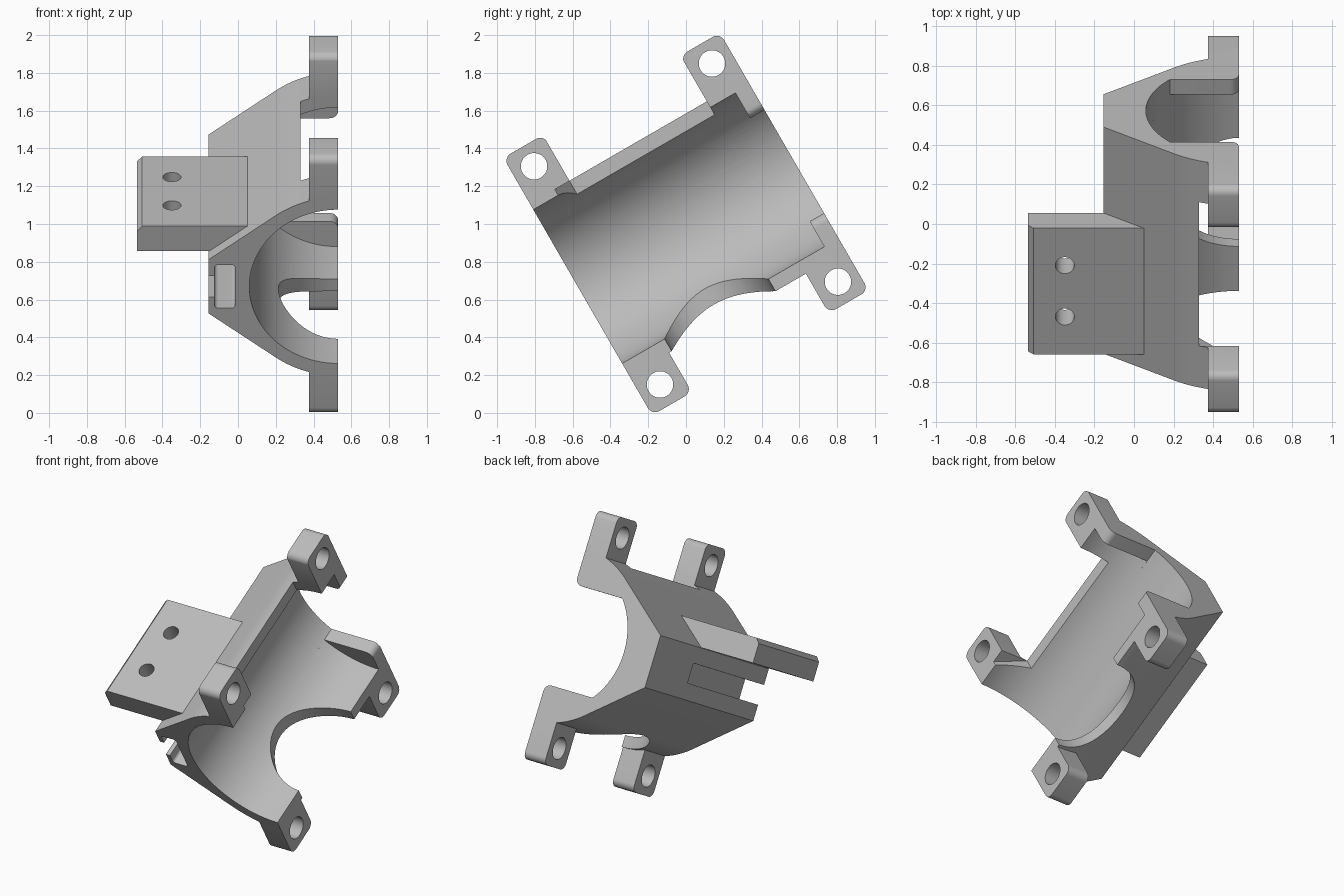
import bpy, bmesh
from math import cos, sin, pi, radians
from mathutils import Matrix

if "Cube" in bpy.data.objects:
    bpy.data.objects.remove(bpy.data.objects["Cube"], do_unlink=True)

grey = bpy.data.materials.new("light_grey")
grey.use_nodes = True
COLOUR = (0.5, 0.5, 0.5, 1)
grey.diffuse_color = COLOUR
grey.node_tree.nodes["Principled BSDF"].inputs["Base Color"].default_value = COLOUR

# Local frame: x is depth, y runs along the bore, z runs across it
FACE = 0.53      # mating face, also the bore axis
END = 0.662      # half length
BORE, OUTER = 0.47, 0.545
TILT = Matrix.Translation((0, 0, 1)) @ Matrix.Rotation(radians(30), 4, 'X')


def prism(name, pts, axis, lo, hi):
    """Extrude a 2D outline along one local axis."""
    place = {'x': lambda a, b, t: (t, a, b),
             'y': lambda a, b, t: (a, t, b),
             'z': lambda a, b, t: (a, b, t)}[axis]
    bm = bmesh.new()
    low = [bm.verts.new(place(a, b, lo)) for a, b in pts]
    high = [bm.verts.new(place(a, b, hi)) for a, b in pts]
    bm.faces.new(low)
    bm.faces.new(high)
    n = len(pts)
    for i in range(n):
        j = (i + 1) % n
        bm.faces.new((low[i], low[j], high[j], high[i]))
    bmesh.ops.recalc_face_normals(bm, faces=bm.faces)
    mesh = bpy.data.meshes.new(name)
    bm.to_mesh(mesh)
    bm.free()
    ob = bpy.data.objects.new(name, mesh)
    bpy.context.collection.objects.link(ob)
    mesh.materials.append(grey)
    return ob


def arc(cx, cy, r, a0, a1, n):
    return [(cx + r * cos(radians(a0 + (a1 - a0) * i / n)),
             cy + r * sin(radians(a0 + (a1 - a0) * i / n))) for i in range(n + 1)]


def circle(cx, cy, r, n=48):
    return arc(cx, cy, r, 0, 360, n)[:-1]


def rect(a0, a1, b0, b1):
    return [(a0, b0), (a1, b0), (a1, b1), (a0, b1)]


def rounded(a0, a1, b0, b1, r):
    return (arc(a1 - r, b1 - r, r, 0, 90, 8) + arc(a0 + r, b1 - r, r, 90, 180, 8)
            + arc(a0 + r, b0 + r, r, 180, 270, 8) + arc(a1 - r, b0 + r, r, 270, 360, 8))


def combine(ob, other, operation='DIFFERENCE'):
    other.hide_render = True
    mod = ob.modifiers.new("combine", 'BOOLEAN')
    mod.operation, mod.object, mod.solver = operation, other, 'EXACT'
    bpy.context.view_layer.objects.active = ob
    bpy.ops.object.modifier_apply(modifier=mod.name)
    bpy.data.objects.remove(other, do_unlink=True)


def finish(ob):
    ob.data.transform(TILT)
    bpy.ops.object.select_all(action='DESELECT')
    ob.select_set(True)
    bpy.context.view_layer.objects.active = ob
    bpy.ops.object.shade_smooth_by_angle(angle=radians(25))


# Solid housing: flat back, sloped flanks, rounded shoulders
upper = [(-0.155, 0.165)] + arc(FACE, 0, OUTER, 126, 90, 12)
lower = [(x, -z) for x, z in reversed(upper)]
housing = prism("clamp_housing", upper + lower, 'y', -END, END)

# Four screw tabs
for su in (-1, 1):
    for sv in (-1, 1):
        pts = [(su * a, sv * b) for a, b in rounded(0.418, END, 0.4, 0.787, 0.045)]
        combine(housing, prism("tab", pts, 'x', 0.375, FACE), 'UNION')

# Bore, narrowed at the far end by two lips with rounded corners
combine(housing, prism("bore", circle(FACE, 0, BORE, 96), 'y', -1, 0.574))
LIP, R = 0.315, 0.045
half = ([(0.6, LIP + R)] + arc(FACE - R, LIP + R, R, 0, -90, 8)
        + arc(FACE, 0, BORE, 137.9, 180, 20))
mouth = half + [(x, -z) for x, z in reversed(half[:-1])]
combine(housing, prism("mouth", mouth, 'y', 0.5, 1))

# Upper rim relief between the tabs, with a ramp at one end
combine(housing, prism("relief", rect(0.33, 0.7, -0.42, 0.42), 'z', 0.2, 0.9))
ramp = [(0.33, -0.42), (0.54, -0.515), (0.54, -0.4), (0.33, -0.4)]
combine(housing, prism("ramp", ramp, 'z', 0.3, 0.506))

# Round side opening in the lower flank
combine(housing, prism("opening", circle(FACE, -0.085, 0.317, 72), 'z', -1, -0.1))

# T-shaped slot in the back, open at the near end
combine(housing, prism("slot", rounded(-0.125, -0.015, -0.132, 0.132, 0.02), 'y', -1, 0.2))
combine(housing, prism("neck", rect(-0.3, -0.1, -0.063, 0.063), 'y', -1, 0.2))

# Tab screw holes
for u in (-0.544, 0.544):
    for v in (-0.667, 0.667):
        combine(housing, prism("screw_hole", circle(u, v, 0.07), 'x', 0.2, 0.7))
finish(housing)

# Mounting plate with a chamfered outer edge and two holes
outline = [(-0.535, 0.167), (0.05, 0.167), (0.05, 0.32), (-0.508, 0.32), (-0.535, 0.29)]
plate = prism("mounting_plate", outline, 'y', -0.577, 0.16)
for u in (-0.357, -0.057):
    combine(plate, prism("plate_hole", circle(-0.35, u, 0.048), 'z', 0, 0.5))
finish(plate)
